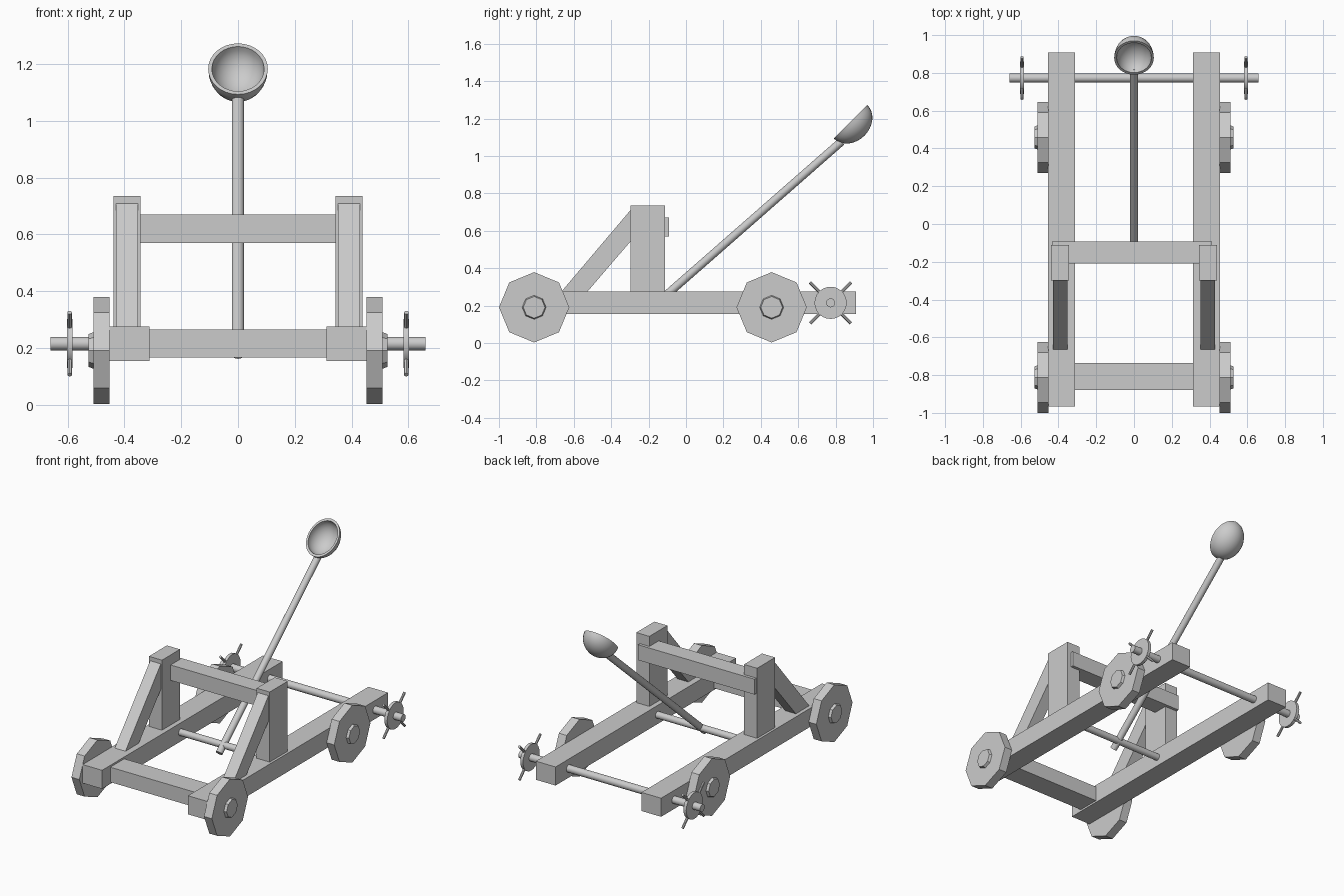
import bpy, bmesh, math
from mathutils import Vector, Matrix

if "Cube" in bpy.data.objects:
    bpy.data.objects.remove(bpy.data.objects["Cube"])


def finish(name, bm, smooth=False):
    bmesh.ops.recalc_face_normals(bm, faces=bm.faces)
    me = bpy.data.meshes.new(name)
    bm.to_mesh(me)
    bm.free()
    ob = bpy.data.objects.new(name, me)
    bpy.context.collection.objects.link(ob)
    if smooth:
        bpy.ops.object.select_all(action='DESELECT')
        bpy.context.view_layer.objects.active = ob
        ob.select_set(True)
        bpy.ops.object.shade_smooth_by_angle(angle=math.radians(40))
    return ob


def box(name, x, y, z):
    bm = bmesh.new()
    bmesh.ops.create_cube(bm, size=1)
    for v in bm.verts:
        v.co = [(a + b) / 2 + c * (b - a) for (a, b), c in zip((x, y, z), v.co)]
    return finish(name, bm)


def rod(name, a, b, r, sides=16, r2=None, turn=0.0, smooth=True):
    a, b = Vector(a), Vector(b)
    d = b - a
    bm = bmesh.new()
    rot = d.to_track_quat('Z', 'Y').to_matrix().to_4x4()
    m = Matrix.Translation((a + b) / 2) @ rot @ Matrix.Rotation(turn, 4, 'Z')
    bmesh.ops.create_cone(bm, cap_ends=True, segments=sides, radius1=r,
                          radius2=r if r2 is None else r2, depth=d.length, matrix=m)
    return finish(name, bm, smooth)


def span(s, a, b):
    return tuple(sorted((s * a, s * b)))


for s, side in ((-1, "left"), (1, "right")):
    # Frame rail and upright post
    box(f"{side}_rail", span(s, 0.312, 0.455), (-0.965, 0.908), (0.154, 0.276))
    box(f"{side}_post", span(s, 0.344, 0.439), (-0.298, -0.111), (0.27, 0.736))

    # Slanted brace in front of the post
    bm = bmesh.new()
    profile = [(-0.672, 0.268), (-0.533, 0.268), (-0.295, 0.545), (-0.295, 0.713)]
    f = bm.faces.new([bm.verts.new((s * 0.352, y, z)) for y, z in profile])
    ext = bmesh.ops.extrude_face_region(bm, geom=[f], use_keep_orig=True)
    for v in ext['geom']:
        if isinstance(v, bmesh.types.BMVert):
            v.co.x = s * 0.43
    finish(f"{side}_brace", bm)

    # Octagonal wheels with raised hubs
    for y, end in ((-0.812, "front"), (0.458, "back")):
        rod(f"{end}_{side}_wheel", (s * 0.453, y, 0.191), (s * 0.51, y, 0.191),
            0.188, 8, smooth=False)
        rod(f"{end}_{side}_hub", (s * 0.505, y, 0.191), (s * 0.526, y, 0.191),
            0.066, 8, 0.058, smooth=False)

    # Winch disc with four diagonal handles
    c = Vector((s * 0.593, 0.773, 0.215))
    rod(f"{side}_winch_disc", c - Vector((0.01, 0, 0)), c + Vector((0.01, 0, 0)), 0.086, 24)
    for i in range(4):
        a = math.radians(45 + 90 * i)
        d = Vector((0, math.cos(a), math.sin(a)))
        rod(f"{side}_winch_handle_{i + 1}", c + d * 0.06, c + d * 0.155, 0.0085, 8)

# Cross members
box("front_beam", (-0.32, 0.32), (-0.88, -0.735), (0.166, 0.264))
box("top_crossbar", (-0.434, 0.413), (-0.208, -0.092), (0.569, 0.67))
rod("winch_rod", (-0.66, 0.773, 0.215), (0.66, 0.773, 0.215), 0.024)
rod("pivot_rod", (-0.33, -0.15, 0.215), (0.33, -0.15, 0.215), 0.022)

# Throwing arm
rod("throwing_arm", (0, -0.195, 0.178), (0, 0.832, 1.078), 0.022)

# Oval bowl: half ellipsoid shell opening up and forward
bm = bmesh.new()
n = 8
pts = [(math.cos(k * math.pi / 2 / n), -math.sin(k * math.pi / 2 / n)) for k in range(n + 1)]
outer = [(0.105 * r, 0.105 * z) for r, z in pts]
inner = [(0.092 * r, 0.092 * z) for r, z in pts]
loop = [bm.verts.new((r, 0, z)) for r, z in outer[::-1] + inner]
edges = [bm.edges.new(p) for p in zip(loop, loop[1:])]
bmesh.ops.spin(bm, geom=loop + edges, cent=(0, 0, 0), axis=(0, 0, 1),
               angle=math.tau, steps=32, use_merge=True)
bmesh.ops.remove_doubles(bm, verts=bm.verts, dist=0.0005)
bm.transform(Matrix.Translation((0, 0.88, 1.183)) @ Matrix.Rotation(math.radians(45), 4, 'X')
             @ Matrix.Diagonal((1, 1.21, 1, 1)))
finish("bowl", bm, True)
